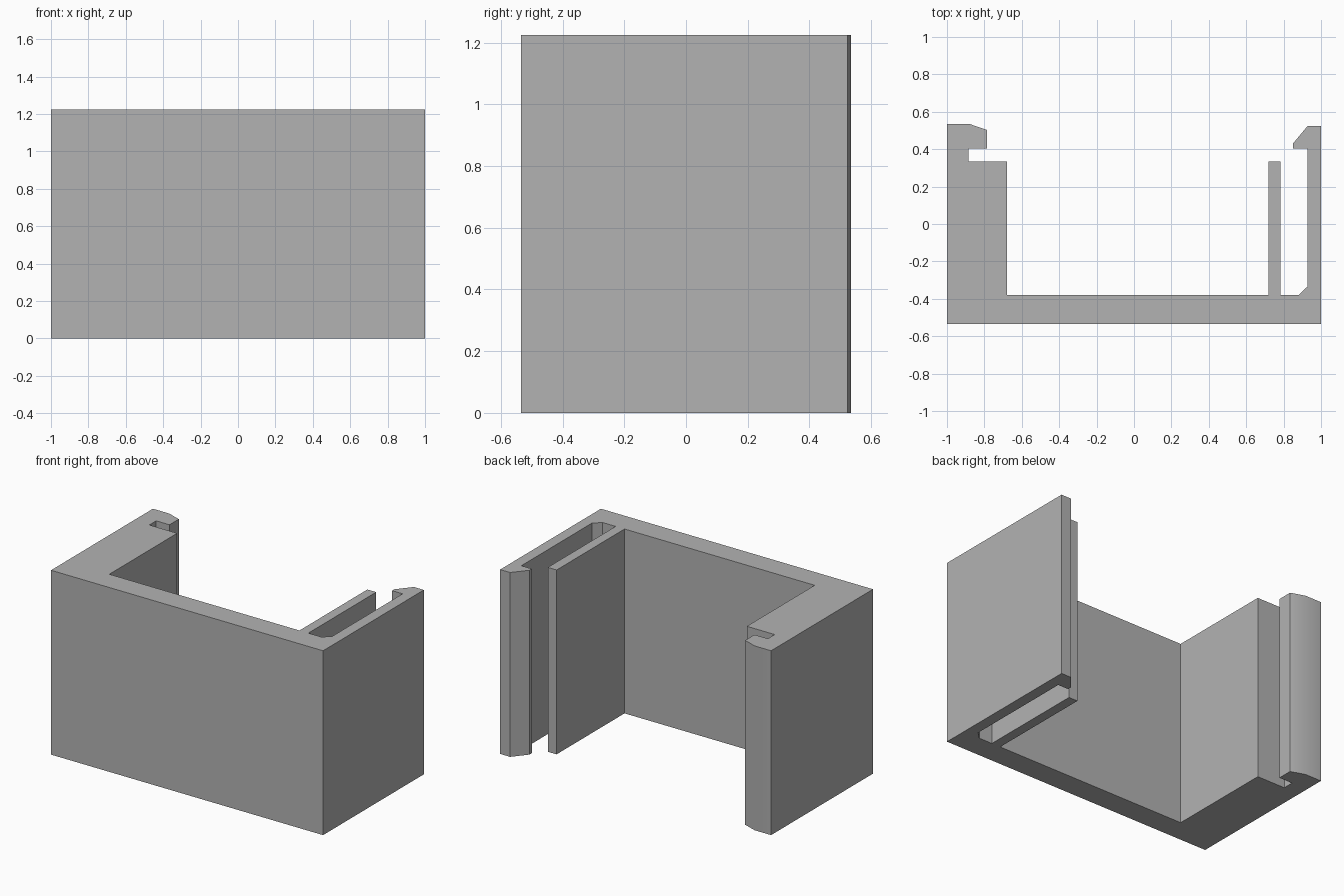
import bpy
import bmesh

cube = bpy.data.objects.get("Cube")
if cube:
    bpy.data.objects.remove(cube, do_unlink=True)

HEIGHT = 1.225

# Plain grey material
grey = bpy.data.materials.new("grey plastic")
grey.use_nodes = True
colour = (0.45, 0.45, 0.45, 1)
grey.diffuse_color = colour
grey.node_tree.nodes["Principled BSDF"].inputs["Base Color"].default_value = colour

# Plan outline, counter-clockwise from the front corner
front_wall = [(-1, -0.535), (1, -0.535)]
clip_arm = [(1, 0.523), (0.927, 0.523), (0.85, 0.43), (0.85, 0.405),
            (0.927, 0.405), (0.927, -0.335), (0.88, -0.38)]
fin = [(0.783, -0.38), (0.783, 0.333), (0.718, 0.333), (0.718, -0.38)]
thick_wall = [(-0.68, -0.38), (-0.68, 0.333), (-0.885, 0.333), (-0.885, 0.405)]
hook = [(-0.787, 0.405), (-0.787, 0.503), (-0.88, 0.535), (-1, 0.535)]
outline = front_wall + clip_arm + fin + thick_wall + hook

# Extrude the outline upwards
bm = bmesh.new()
base = bm.faces.new([bm.verts.new((x, y, 0)) for x, y in outline])
top = bmesh.ops.extrude_face_region(bm, geom=[base], use_keep_orig=True)
bmesh.ops.translate(bm, vec=(0, 0, HEIGHT),
                    verts=[v for v in top["geom"] if isinstance(v, bmesh.types.BMVert)])
bmesh.ops.recalc_face_normals(bm, faces=bm.faces)
mesh = bpy.data.meshes.new("clip_bracket")
bm.to_mesh(mesh)
bm.free()
mesh.materials.append(grey)

bracket = bpy.data.objects.new("clip_bracket", mesh)
bpy.context.collection.objects.link(bracket)
bpy.ops.object.select_all(action="DESELECT")
bracket.select_set(True)
bpy.context.view_layer.objects.active = bracket
bpy.ops.object.shade_smooth_by_angle()
